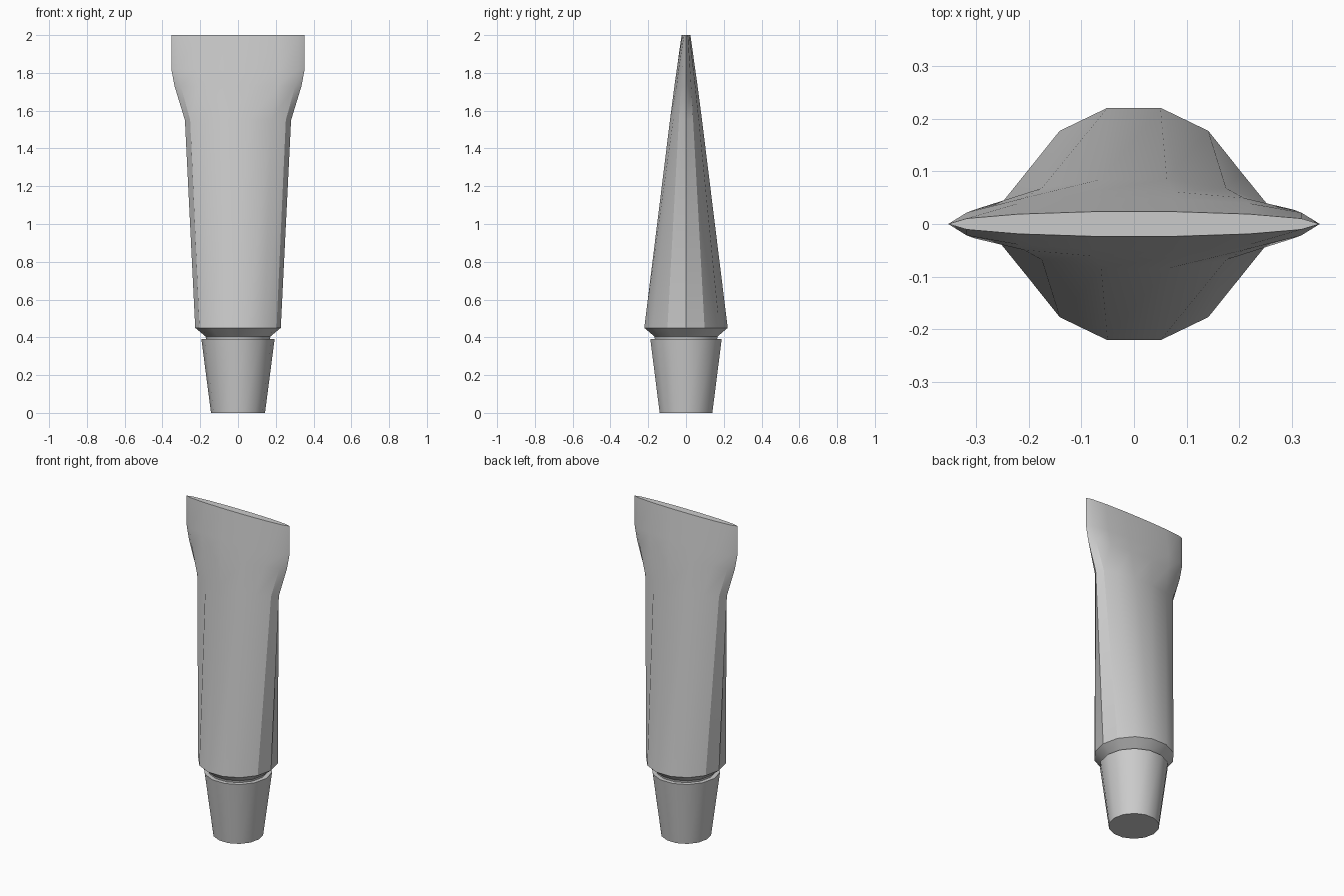
import bpy, bmesh, math

if "Cube" in bpy.data.objects:
    bpy.data.objects.remove(bpy.data.objects["Cube"])

SIDES = 14


def loft(name, rings):
    """Closed skin through elliptical rings given as (z, half_x, half_y)."""
    bm = bmesh.new()
    loops = []
    for z, rx, ry in rings:
        loops.append([bm.verts.new((rx * math.cos(2 * math.pi * i / SIDES),
                                    ry * math.sin(2 * math.pi * i / SIDES), z))
                      for i in range(SIDES)])
    for a, b in zip(loops, loops[1:]):
        for i in range(SIDES):
            j = (i + 1) % SIDES
            bm.faces.new((a[i], a[j], b[j], b[i]))
    bm.faces.new(loops[0][::-1])
    bm.faces.new(loops[-1])
    mesh = bpy.data.meshes.new(name)
    bm.to_mesh(mesh)
    bm.free()
    ob = bpy.data.objects.new(name, mesh)
    bpy.context.collection.objects.link(ob)
    bpy.ops.object.select_all(action='DESELECT')
    ob.select_set(True)
    bpy.context.view_layer.objects.active = ob
    bpy.ops.object.shade_smooth_by_angle(angle=math.radians(30))
    return ob


# Tapered screw cap the tube stands on
loft("cap", [(0, 0.143, 0.143), (0.392, 0.194, 0.194)])

# Tube body: round shoulder flattening into the crimped, flared end
loft("tube_body", [
    (0.385, 0.168, 0.168),
    (0.405, 0.172, 0.172),
    (0.45, 0.2265, 0.2265),
    (1.55, 0.281, 0.087),
    (1.73, 0.336, 0.063),
    (1.82, 0.353, 0.050),
    (2.0, 0.353, 0.024),
])
